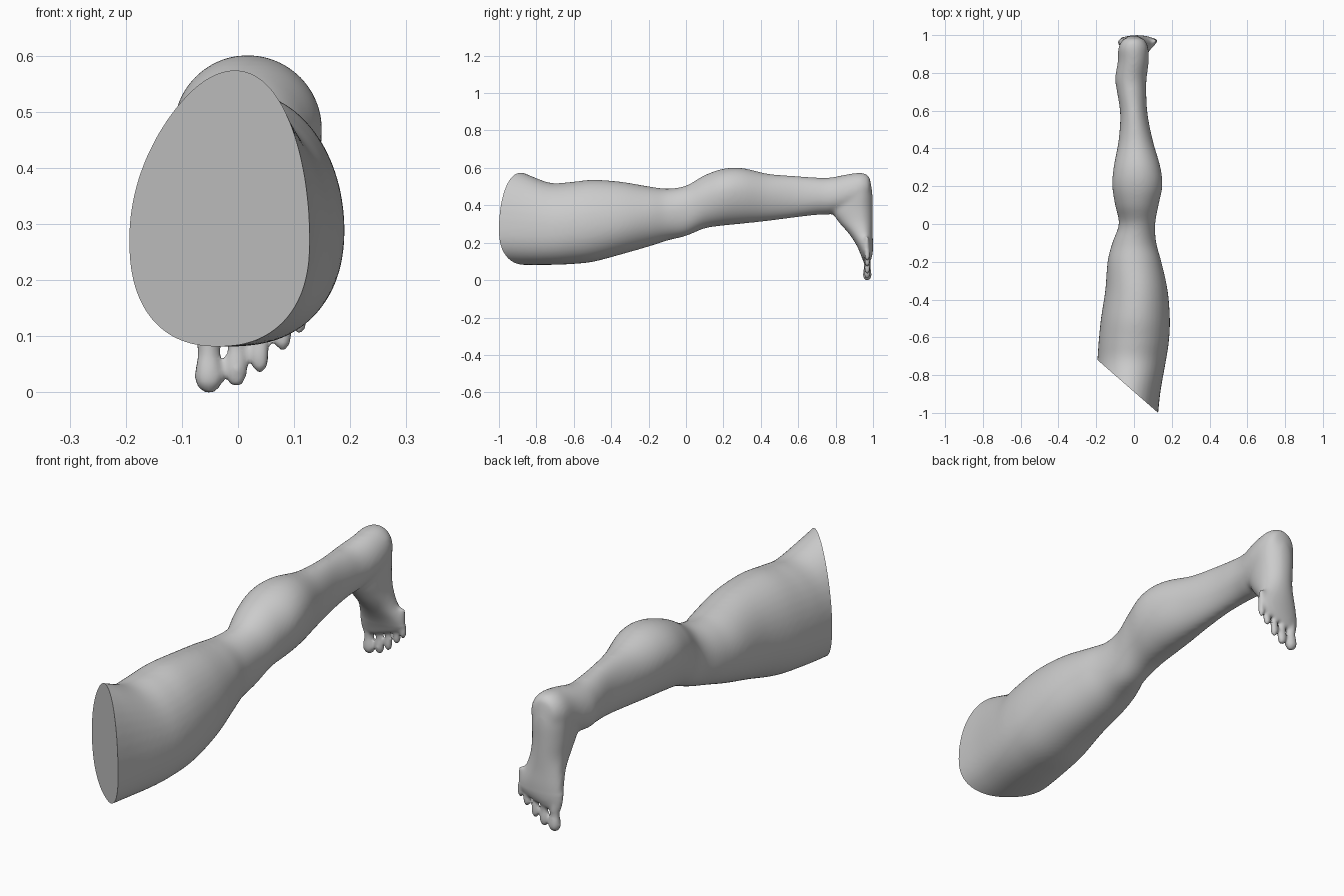
import bpy, bmesh, math
from mathutils import Vector

if "Cube" in bpy.data.objects:
    bpy.data.objects.remove(bpy.data.objects["Cube"])

SIDES = 40


def catmull(rows, steps=5):
    """Smoothly interpolate rows of section values."""
    out = []
    for i in range(len(rows) - 1):
        a, b, c, d = (rows[max(0, min(len(rows) - 1, i + k))] for k in (-1, 0, 1, 2))
        for s in range(steps):
            t = s / steps
            out.append([0.5 * (2 * q + (r - p) * t + (2 * p - 5 * q + 4 * r - u) * t * t
                               + (3 * q - p - 3 * r + u) * t ** 3)
                        for p, q, r, u in zip(a, b, c, d)])
    return out + [list(rows[-1])]


def half_power(v, n):
    return math.copysign(abs(v) ** (2 / n), v)


def section(xl, xr, lo, hi, wide, n):
    """Egg outline: widest at 'wide', squarer lower half when n > 2."""
    pts = []
    for k in range(SIDES):
        t = 2 * math.pi * k / SIDES
        c, s = math.cos(t), math.sin(t)
        e = n if s < 0 else 2.0
        v = half_power(s, e)
        pts.append(((xl + xr) / 2 + (xr - xl) / 2 * half_power(c, e),
                    wide + v * ((hi - wide) if s > 0 else (wide - lo))))
    return pts


def loft(bm, rings):
    loops = [[bm.verts.new(p) for p in ring] for ring in rings]
    for a, b in zip(loops, loops[1:]):
        for k in range(SIDES):
            j = (k + 1) % SIDES
            bm.faces.new((a[k], a[j], b[j], b[k]))
    bm.faces.new(loops[0][::-1])
    bm.faces.new(loops[-1])


bm = bmesh.new()

# Thigh, knee, calf and ankle: y, left, right, bottom, top, widest height, squareness
leg = [
    (-1.10, -.22, .120, .09, .62, .27, 2.4),
    (-0.98, -.22, .130, .085, .61, .27, 2.4),
    (-0.87, -.21, .143, .08, .573, .27, 2.4),
    (-0.73, -.195, .168, .08, .52, .27, 2.4),
    (-0.62, -.187, .185, .084, .523, .28, 2.3),
    (-0.50, -.175, .19, .096, .535, .29, 2.2),
    (-0.35, -.152, .178, .135, .525, .31, 2.1),
    (-0.20, -.14, .145, .178, .50, .34, 2.1),
    (-0.10, -.115, .118, .21, .488, .35, 2.2),
    (0.00, -.08, .112, .235, .504, .38, 2.3),
    (0.10, -.10, .13, .275, .56, .43, 2.1),
    (0.20, -.115, .15, .29, .594, .465, 2.0),
    (0.30, -.108, .14, .30, .598, .47, 2.0),
    (0.44, -.082, .10, .315, .567, .45, 2.0),
    (0.58, -.073, .072, .333, .556, .44, 2.0),
    (0.70, -.09, .065, .347, .547, .44, 2.0),
    (0.77, -.10, .067, .35, .547, .44, 2.0),
    (0.86, -.086, .078, .37, .564, .46, 2.0),
    (0.93, -.083, .076, .40, .573, .48, 2.0),
    (0.97, -.065, .06, .42, .562, .49, 2.0),
    (0.985, -.045, .04, .45, .54, .49, 2.0),
]
loft(bm, [[(x, r[0], z) for x, z in section(*r[1:])] for r in catmull(leg)])

# Heel to ball of the foot: height, left, right, instep y, sole y, widest y, squareness
foot = [
    (.555, -.045, .04, .90, .965, .93, 2),
    (.53, -.07, .065, .86, .985, .93, 2),
    (.46, -.082, .076, .80, .997, .92, 2),
    (.38, -.08, .073, .775, .998, .92, 2),
    (.31, -.074, .076, .815, .998, .93, 2),
    (.25, -.076, .09, .868, .998, .95, 2),
    (.19, -.084, .112, .908, 1.0, .96, 2),
    (.14, -.084, .122, .932, .998, .965, 2.2),
    (.11, -.076, .118, .944, .99, .967, 2.2),
    (.10, -.065, .11, .952, .985, .967, 2.2),
]


def foot_point(x, y, z):
    # the toe line slopes up toward the outer side
    return (x, y, z + max(0, .25 - z) / .13 * x * .28)


loft(bm, [[foot_point(x, y, r[0]) for x, y in section(*r[1:])] for r in catmull(foot)])

# Toes: centre x, tip height, radius
toe_profile = [(-.003, .25), (.002, .6), (.014, .95), (.028, 1.03), (.045, .95),
               (.065, .78), (.10, .85), (.13, .8)]
for cx, tip, rad in [(-.052, 0, .025), (-.003, .011, .019), (.039, .036, .0165),
                     (.079, .073, .0155), (.109, .105, .0145)]:
    rings = []
    for h, f in toe_profile:
        rings.append([(cx + rad * f * math.cos(2 * math.pi * k / SIDES),
                       .969 + .9 * rad * f * math.sin(2 * math.pi * k / SIDES), tip + h)
                      for k in range(SIDES)])
    loft(bm, rings)

bmesh.ops.recalc_face_normals(bm, faces=bm.faces)
mesh = bpy.data.meshes.new("leg")
bm.to_mesh(mesh)
bm.free()
obj = bpy.data.objects.new("leg", mesh)
bpy.context.collection.objects.link(obj)

# Fuse everything into one skin
mod = obj.modifiers.new("fuse", 'REMESH')
mod.mode = 'VOXEL'
mod.voxel_size = 0.007
fused = bpy.data.meshes.new_from_object(obj.evaluated_get(bpy.context.evaluated_depsgraph_get()))
obj.modifiers.clear()
obj.data = fused

# Soften the joins, more strongly away from the toes
bm = bmesh.new()
bm.from_mesh(fused)
for i in range(14):
    vs = [v for v in bm.verts if i < 3 or v.co.z > .16 or v.co.y < .9]
    bmesh.ops.smooth_vert(bm, verts=vs, factor=.5, use_axis_x=True, use_axis_y=True, use_axis_z=True)

# Slanted flat cut at the hip
cut = bmesh.ops.bisect_plane(bm, geom=bm.verts[:] + bm.edges[:] + bm.faces[:],
                             plane_co=Vector((.128, -1, 0)), plane_no=Vector((-.28, -.321, 0)),
                             clear_outer=True)
for f in bm.faces:
    f.smooth = True
rim = [e for e in cut["geom_cut"] if isinstance(e, bmesh.types.BMEdge)]
cap = bmesh.ops.edgeloop_fill(bm, edges=rim)
for f in cap["faces"]:
    f.smooth = False
for e in rim:
    e.smooth = False

# Stand on the ground
low = min(v.co.z for v in bm.verts)
for v in bm.verts:
    v.co.z -= low
bmesh.ops.recalc_face_normals(bm, faces=bm.faces)
bm.to_mesh(fused)
bm.free()
